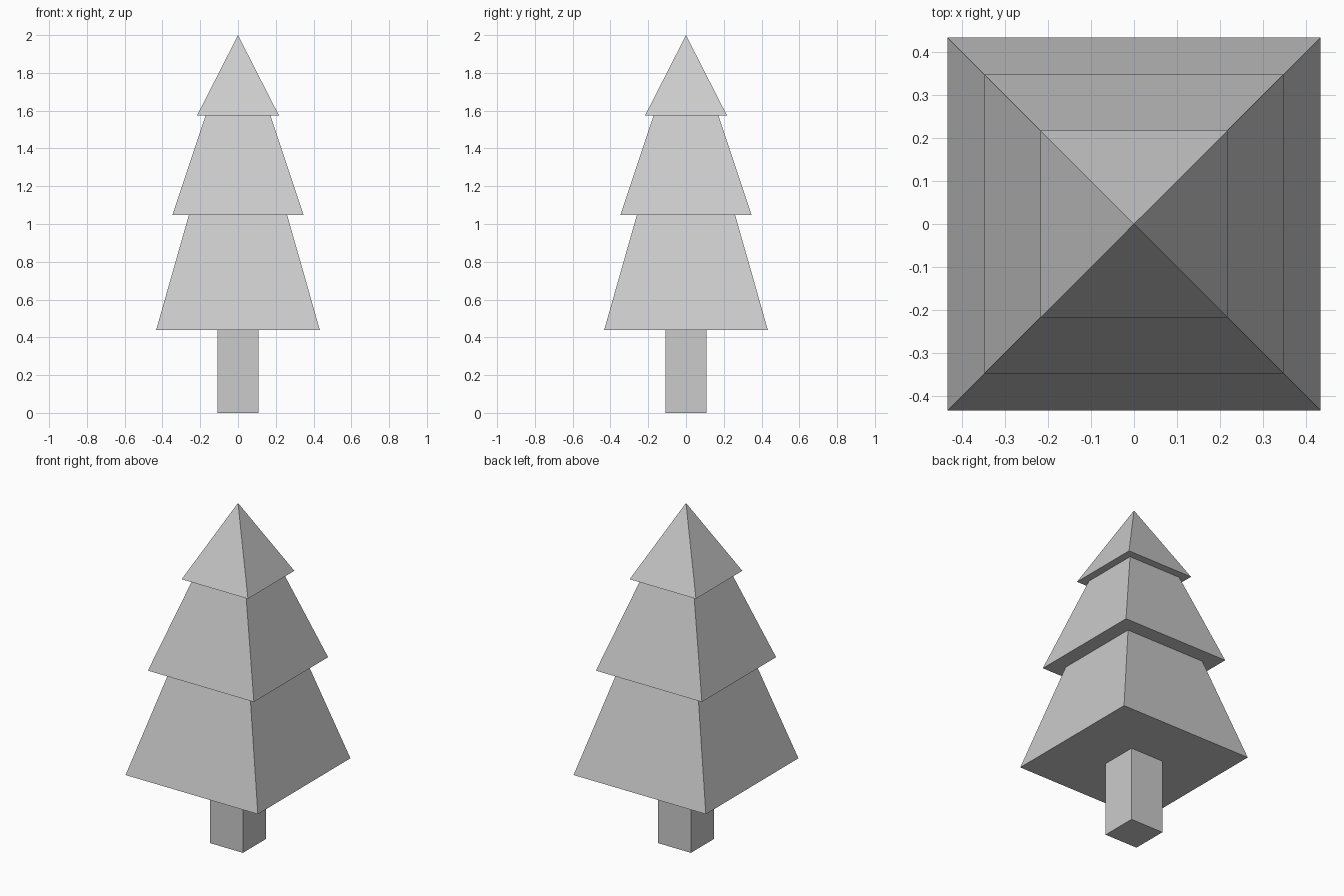
import bpy
import bmesh

if "Cube" in bpy.data.objects:
    bpy.data.objects.remove(bpy.data.objects["Cube"])


def square_loft(name, profile, cap_bottom=False, apex=None):
    """Skin a stack of square rings given as (half width, height)."""
    bm = bmesh.new()
    rings = [[bm.verts.new((sx * h, sy * h, z))
              for sx, sy in ((-1, -1), (1, -1), (1, 1), (-1, 1))]
             for h, z in profile]
    for low, high in zip(rings, rings[1:]):
        for i in range(4):
            j = (i + 1) % 4
            bm.faces.new((low[i], low[j], high[j], high[i]))
    if cap_bottom:
        bm.faces.new(rings[0][::-1])
    if apex is not None:
        tip = bm.verts.new((0, 0, apex))
        for i in range(4):
            bm.faces.new((rings[-1][i], rings[-1][(i + 1) % 4], tip))
    mesh = bpy.data.meshes.new(name)
    bm.to_mesh(mesh)
    bm.free()
    obj = bpy.data.objects.new(name, mesh)
    bpy.context.collection.objects.link(obj)
    return obj


TRUNK = 0.108
TRUNK_TOP = 0.44

# Square trunk, joined to the underside of the foliage
square_loft("trunk", [(TRUNK, 0), (TRUNK, TRUNK_TOP)], cap_bottom=True)

# Three stepped tiers, each with a flat overhanging underside
square_loft("foliage", [
    (TRUNK, TRUNK_TOP),
    (0.433, TRUNK_TOP), (0.26, 1.048),
    (0.347, 1.048), (0.172, 1.574),
    (0.217, 1.574),
], apex=2.0)
